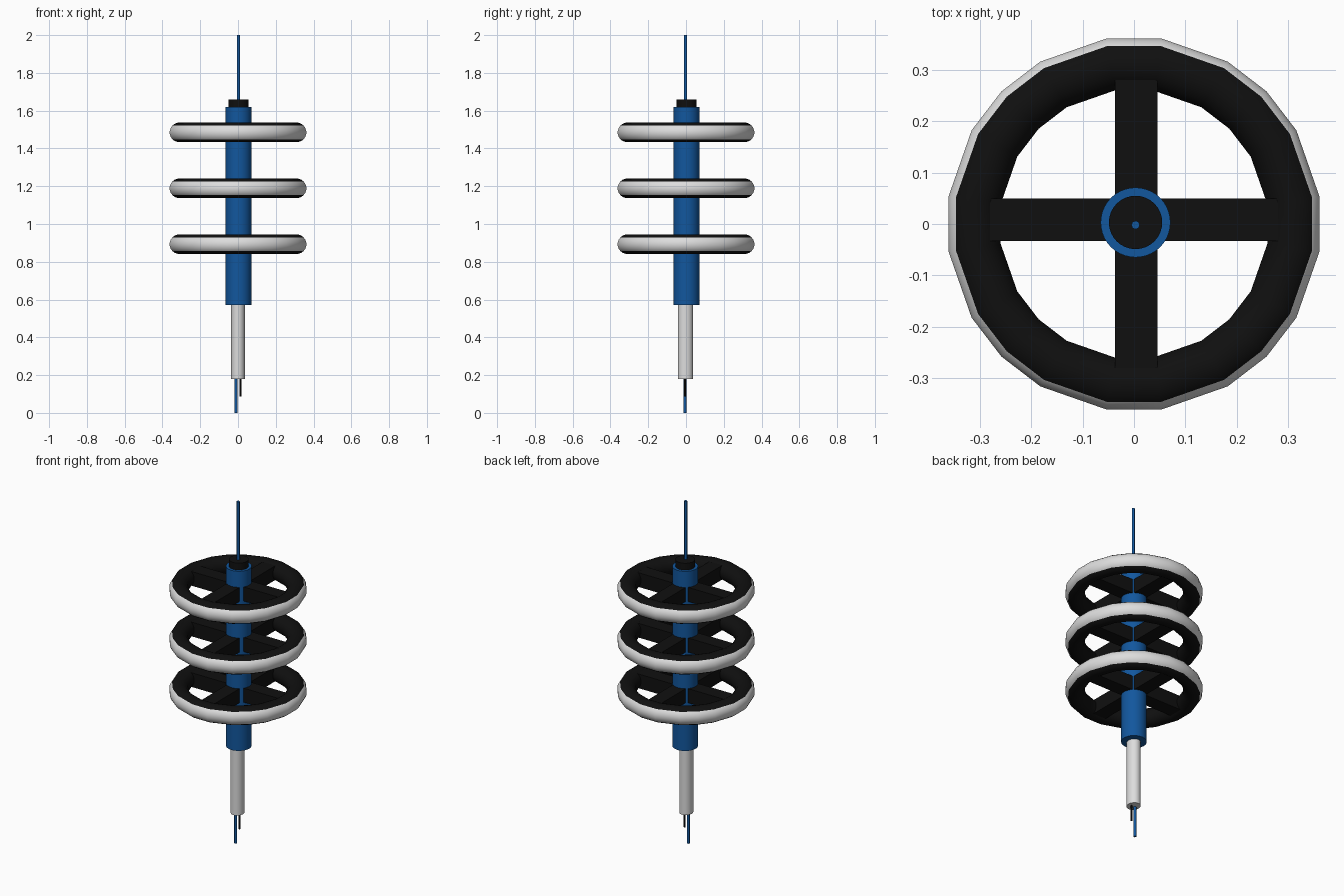
import bpy, bmesh, math
from mathutils import Vector

if "Cube" in bpy.data.objects:
    bpy.data.objects.remove(bpy.data.objects["Cube"])


def material(name, r, g, b):
    m = bpy.data.materials.new(name)
    m.diffuse_color = (r, g, b, 1)
    m.use_nodes = True
    m.node_tree.nodes["Principled BSDF"].inputs["Base Color"].default_value = m.diffuse_color
    return m


BLUE = material("blue", 0.006, 0.095, 0.34)
BLACK = material("black", 0.005, 0.005, 0.005)
WHITE = material("off_white", 0.72, 0.72, 0.72)


def finish(bm, name, *mats):
    bmesh.ops.recalc_face_normals(bm, faces=bm.faces)
    mesh = bpy.data.meshes.new(name)
    bm.to_mesh(mesh)
    bm.free()
    for m in mats:
        mesh.materials.append(m)
    ob = bpy.data.objects.new(name, mesh)
    bpy.context.collection.objects.link(ob)
    bpy.context.view_layer.objects.active = ob
    ob.select_set(True)
    bpy.ops.object.shade_smooth_by_angle(angle=math.radians(40))
    ob.select_set(False)
    return ob


def rod(name, x, y, z0, z1, rx, mat, ry=None, sides=32):
    bm = bmesh.new()
    bmesh.ops.create_cone(bm, cap_ends=True, segments=sides, radius1=1, radius2=1, depth=1)
    bmesh.ops.scale(bm, vec=(rx, ry or rx, z1 - z0), verts=bm.verts)
    bmesh.ops.translate(bm, vec=(x, y, (z0 + z1) / 2), verts=bm.verts)
    return finish(bm, name, mat)


def box(name, size, centre, mat):
    bm = bmesh.new()
    bmesh.ops.create_cube(bm, size=1)
    bmesh.ops.scale(bm, vec=size, verts=bm.verts)
    bmesh.ops.translate(bm, vec=centre, verts=bm.verts)
    return finish(bm, name, mat)


def ring(name, z, major=0.314, minor=0.052, steps=20):
    # unevenly spaced sides, repeated in each quadrant
    angles = [math.radians(q * 90 + a) for q in range(4) for a in (8.5, 30, 45, 60, 81.5)]
    bm = bmesh.new()
    loops = []
    for a in angles:
        loop = []
        for j in range(steps):
            t = math.tau * (j + 0.5) / steps
            r = major + minor * math.cos(t)
            loop.append(bm.verts.new((r * math.cos(a), r * math.sin(a), z + minor * math.sin(t))))
        loops.append(loop)
    n = len(loops)
    for i in range(n):
        for j in range(steps):
            k = (j + 1) % steps
            p, q = loops[i], loops[(i + 1) % n]
            f = bm.faces.new((p[j], q[j], q[k], p[k]))
            # white band around the outside
            t = math.degrees(math.tau * (j + 1) / steps)
            t = min(t, 360 - t)
            f.material_index = 1 if t < 40 else 0
    return finish(bm, name, BLACK, WHITE)


# central mast
rod("main_tube", 0.003, 0.003, 0.57, 1.62, 0.068, BLUE, sides=40)
rod("top_cap", 0.003, 0.003, 1.60, 1.66, 0.052, BLACK)
rod("antenna_rod", 0.003, -0.002, 1.64, 2.0, 0.008, BLUE, sides=12)
rod("lower_sleeve", 0.0, -0.003, 0.18, 0.58, 0.036, WHITE, ry=0.04)

# wires below the sleeve
rod("blue_wire", -0.011, -0.006, 0.0, 0.2, 0.008, BLUE, sides=12)
rod("black_wire", 0.013, -0.006, 0.088, 0.2, 0.005, BLACK, sides=12)

# three spoked rings
for label, z in (("lower", 0.893), ("middle", 1.189), ("upper", 1.485)):
    ring(label + "_ring", z)
    box(label + "_spoke_x", (0.6, 0.083, 0.083), (0, 0.008, z), BLACK)
    box(label + "_spoke_y", (0.083, 0.6, 0.083), (0.004, 0, z), BLACK)
